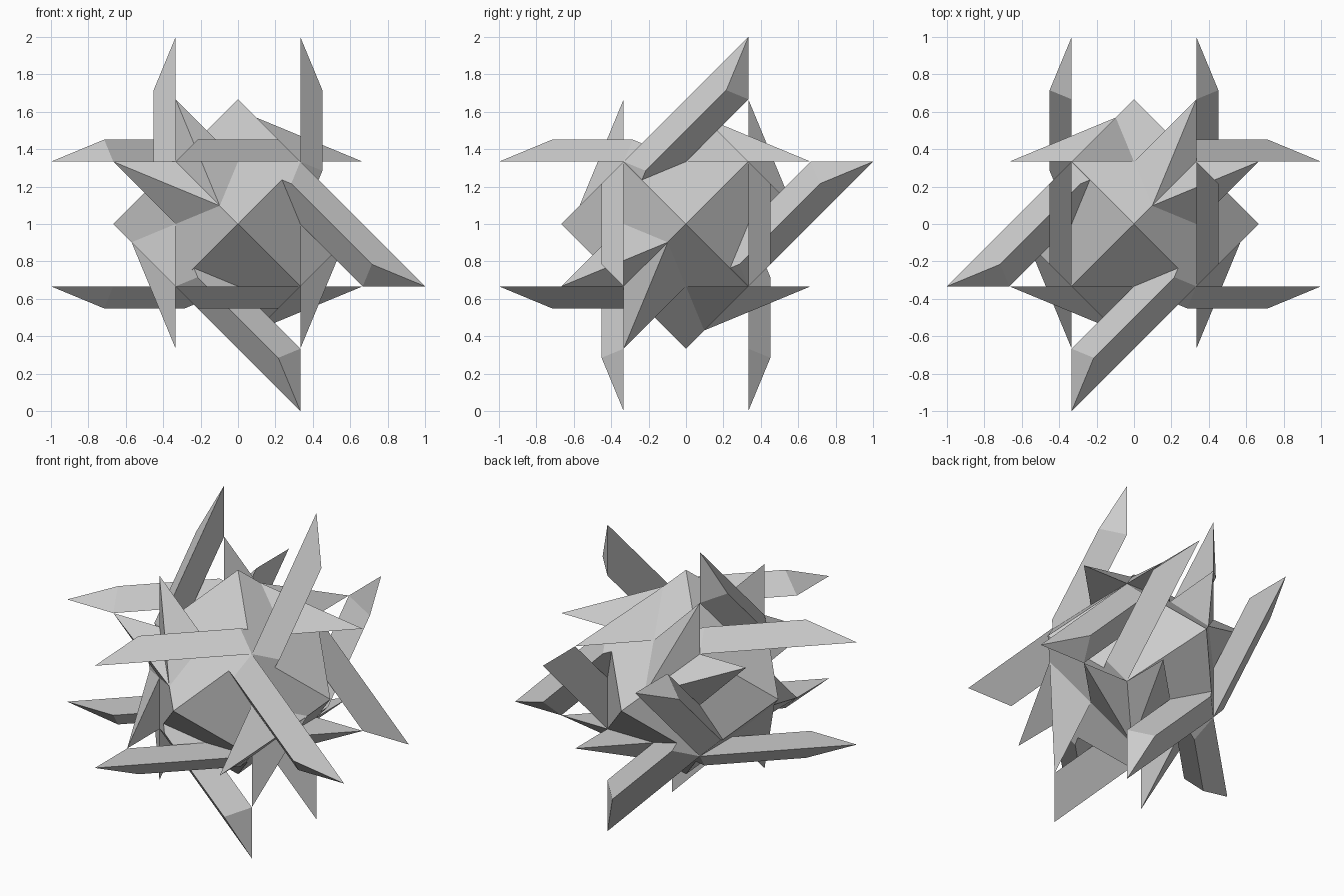
import bpy, bmesh, math
from itertools import product

if "Cube" in bpy.data.objects:
    bpy.data.objects.remove(bpy.data.objects["Cube"])

S = 1 / 3          # one lattice unit
R = math.sqrt(0.5)


def solid(name, points):
    """Convex flat-faced solid from lattice points, lifted to stand on z = 0."""
    bm = bmesh.new()
    for x, y, z in points:
        bm.verts.new((x * S, y * S, z * S + 1))
    bmesh.ops.convex_hull(bm, input=bm.verts)
    bmesh.ops.dissolve_limit(bm, angle_limit=0.01, verts=bm.verts, edges=bm.edges)
    bmesh.ops.recalc_face_normals(bm, faces=bm.faces)
    me = bpy.data.meshes.new(name)
    bm.to_mesh(me)
    bm.free()
    ob = bpy.data.objects.new(name, me)
    bpy.context.collection.objects.link(ob)


def turn(p, k):
    """Turn k thirds about the model's diagonal three-fold axis."""
    for _ in range(k):
        p = (p[2], -p[0], -p[1])
    return p


# rhombic dodecahedron core
core = list(product((-1, 1), repeat=3))
for s in (-2, 2):
    core += [(s, 0, 0), (0, s, 0), (0, 0, s)]
solid("core", core)

# triangular cross-sections as (x, u) with u = |z - y|, bars running along (0, 1, 1)
PRONG = [(1, 2), (1, 1), (1 + R / 2, 1.5)]
TOOTH = [(1, 1), (1, 0), (1 + R, 0)]

for k in range(3):
    for side, upper in product((-1, 1), (True, False)):
        def place(x, low, high):
            """Upper bars have z = high; lower bars swap y and z."""
            y, z = (low, high) if upper else (high, low)
            return turn((side * x, y, z), k)

        # long prong, both ends cut on slanted planes
        solid("prong", [place(x, end * (2 - x), end * (2 - x) + u)
                        for x, u in PRONG for end in (-1, 1)])

        # short pointed tooth at the opposite end of the same fork
        solid("tooth", [place(x, *ends) for x, u in TOOTH
                        for ends in ((x - 2 - u, x - 2), (-u / 2, u / 2))])
